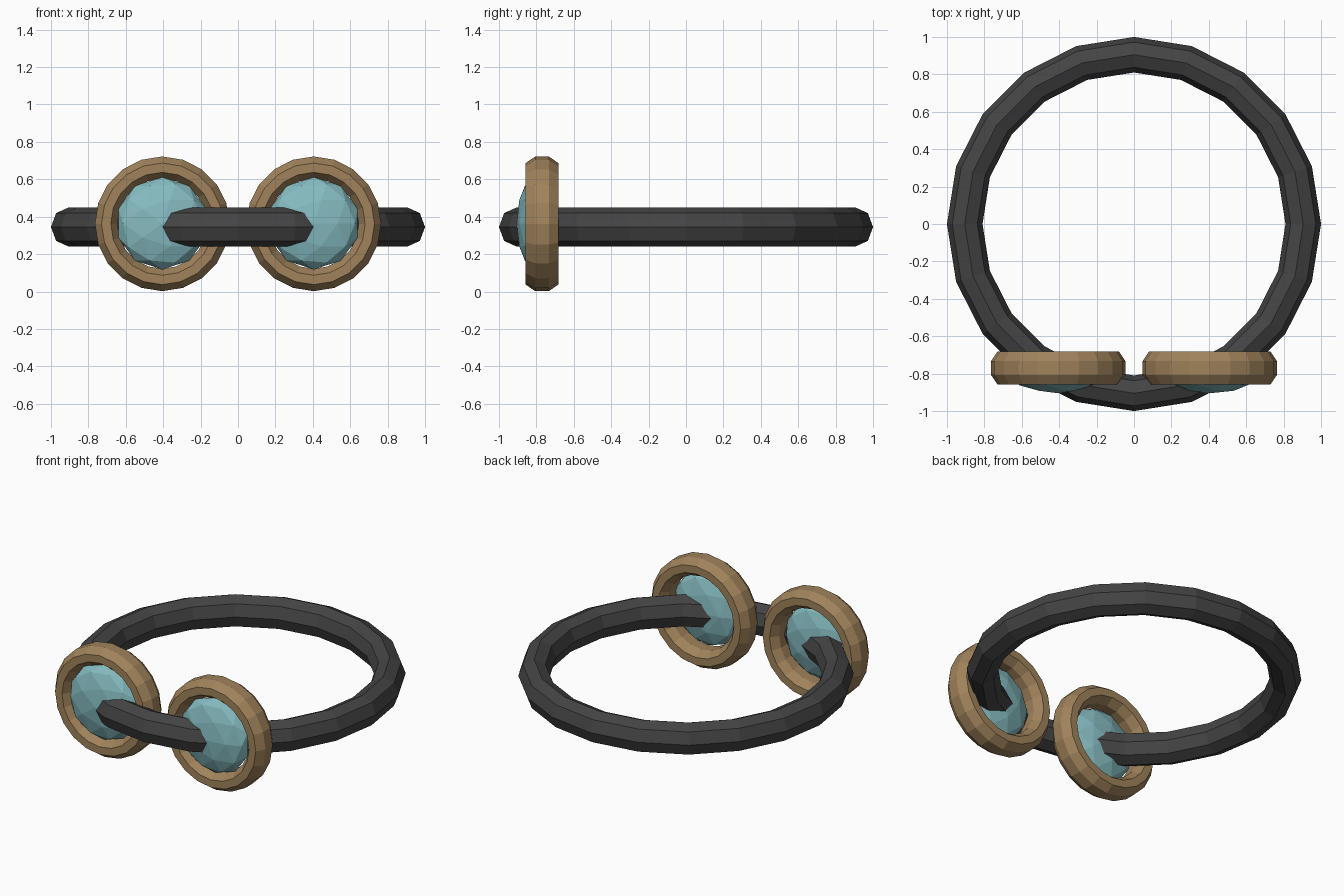
import bpy, bmesh, math
from mathutils import Matrix, Vector

cube = bpy.data.objects.get("Cube")
if cube:
    bpy.data.objects.remove(cube)


def material(name, rgb):
    m = bpy.data.materials.new(name)
    m.use_nodes = True
    m.diffuse_color = (*rgb, 1)
    m.node_tree.nodes["Principled BSDF"].inputs["Base Color"].default_value = (*rgb, 1)
    return m


strap_grey = material("dark grey strap", (0.058, 0.058, 0.058))
brass = material("brass", (0.35, 0.225, 0.105))
glass = material("pale teal glass", (0.235, 0.50, 0.53))


def finish(bm, name, mat, matrix):
    bmesh.ops.transform(bm, matrix=matrix, verts=bm.verts)
    bmesh.ops.recalc_face_normals(bm, faces=bm.faces)
    mesh = bpy.data.meshes.new(name)
    bm.to_mesh(mesh)
    bm.free()
    mesh.materials.append(mat)
    obj = bpy.data.objects.new(name, mesh)
    bpy.context.collection.objects.link(obj)
    return obj


def ring(name, mat, radius, half_width, half_height, turn, matrix, segments=20, sides=8):
    """Faceted ring around z with an oval octagonal cross-section."""
    bm = bmesh.new()
    loops = []
    for i in range(segments):
        a = math.tau * i / segments
        loop = []
        for j in range(sides):
            b = math.tau * (j + turn) / sides
            r = radius + half_width * math.cos(b)
            loop.append(bm.verts.new((r * math.cos(a), r * math.sin(a), half_height * math.sin(b))))
        loops.append(loop)
    for i in range(segments):
        this, other = loops[i], loops[(i + 1) % segments]
        for j in range(sides):
            k = (j + 1) % sides
            bm.faces.new((this[j], other[j], other[k], this[k]))
    return finish(bm, name, mat, matrix)


def lens(name, matrix):
    """Faceted ball flattened along its pole."""
    bm = bmesh.new()
    bmesh.ops.create_icosphere(bm, subdivisions=2, radius=1)
    squash = Matrix.Diagonal((0.247, 0.247, 0.092, 1))
    return finish(bm, name, glass, matrix @ squash)


# Head strap
ring("strap", strap_grey, 0.905, 0.095, 0.105, 0, Matrix.Translation((0, 0, 0.345)))

# Eyepieces: brass rim with a bulging lens, facing the front
upright = Matrix.Rotation(math.pi / 2, 4, "X")
corner = 1 / math.cos(math.pi / 8)
for side, sign in (("left", 1), ("right", -1)):
    x = sign * 0.405
    ring(side + "_rim", brass, 0.3, 0.06 * corner, 0.0875 * corner, 0.5,
         Matrix.Translation((x, -0.77, 0.362)) @ upright)
    lens(side + "_lens", Matrix.Translation((x, -0.813, 0.365)) @ upright)
